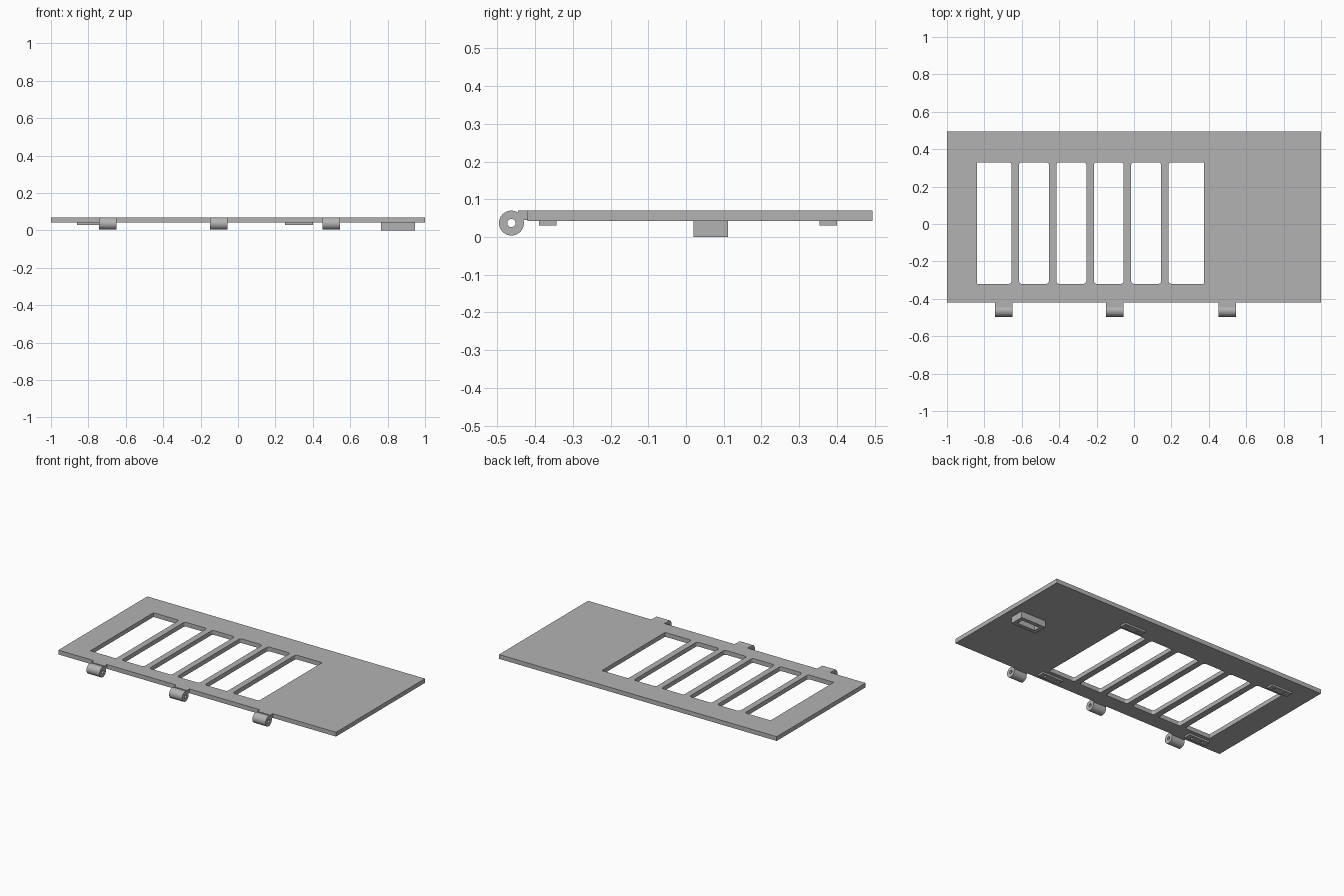
import bpy
from math import sin, cos, pi, radians
from mathutils import Matrix

cube = bpy.data.objects.get("Cube")
if cube:
    bpy.data.objects.remove(cube, do_unlink=True)

grey = bpy.data.materials.new("plain_grey")
grey.use_nodes = True
colour = (0.45, 0.45, 0.45, 1)
grey.diffuse_color = colour
grey.node_tree.nodes["Principled BSDF"].inputs["Base Color"].default_value = colour

# Turns a profile drawn in (y, z) so that it extrudes along x
ALONG_X = Matrix(((0, 0, 1), (1, 0, 0), (0, 1, 0)))


def arc(cx, cy, r, start, end, steps):
    """Points on an arc, angles in degrees."""
    angles = [radians(start + (end - start) * i / steps) for i in range(steps + 1)]
    return [(cx + r * cos(a), cy + r * sin(a)) for a in angles]


def rect(x0, x1, y0, y1, r_left=0.0, r_right=0.0):
    """Rectangle outline with optional rounded left and right corners."""
    corners = ((x1, y1, -1, -1, r_right, 0), (x0, y1, 1, -1, r_left, 90),
               (x0, y0, 1, 1, r_left, 180), (x1, y0, -1, 1, r_right, 270))
    points = []
    for x, y, sx, sy, r, a in corners:
        points += arc(x + sx * r, y + sy * r, r, a, a + 90, 5) if r else [(x, y)]
    return points


def extrude(name, outlines, low, high, turn=None, smooth=False):
    """Fill the first outline, with the others as holes, and extrude it."""
    curve = bpy.data.curves.new(name, "CURVE")
    curve.dimensions = "2D"
    curve.fill_mode = "BOTH"
    curve.extrude = (high - low) / 2
    for outline in outlines:
        spline = curve.splines.new("POLY")
        spline.points.add(len(outline) - 1)
        for point, (u, v) in zip(spline.points, outline):
            point.co = (u, v, 0, 1)
        spline.use_cyclic_u = True
    helper = bpy.data.objects.new(name + "_profile", curve)
    bpy.context.collection.objects.link(helper)
    graph = bpy.context.evaluated_depsgraph_get()
    mesh = bpy.data.meshes.new_from_object(helper.evaluated_get(graph))
    bpy.data.objects.remove(helper, do_unlink=True)
    mesh.transform(Matrix.Translation((0, 0, (low + high) / 2)))
    if turn:
        mesh.transform(turn.to_4x4())
    mesh.materials.clear()
    mesh.materials.append(grey)
    part = bpy.data.objects.new(name, mesh)
    bpy.context.collection.objects.link(part)

    # Weld the caps to the sides
    bpy.ops.object.select_all(action="DESELECT")
    part.select_set(True)
    bpy.context.view_layer.objects.active = part
    bpy.ops.object.mode_set(mode="EDIT")
    bpy.ops.mesh.select_all(action="SELECT")
    bpy.ops.mesh.remove_doubles(threshold=0.00005)
    bpy.ops.mesh.normals_make_consistent(inside=False)
    bpy.ops.object.mode_set(mode="OBJECT")
    if smooth:
        bpy.ops.object.shade_smooth_by_angle(angle=radians(30))
    else:
        bpy.ops.object.shade_flat()
    return part


# Panel with a row of six windows; the end windows are a little wider
UNDER, TOP = 0.042, 0.07
windows = []
for i in range(6):
    x0 = -0.615 + 0.2 * (i - 1)
    x1 = x0 + 0.16
    left, right = 0.015, 0.015
    if i == 0:
        x0, left = -0.84, 0.005
    if i == 5:
        x1, right = 0.375, 0.005
    windows.append(rect(x0, x1, -0.32, 0.33, left, right))
extrude("panel", [rect(-1, 1, -0.42, 0.495)] + windows, UNDER, TOP)

# Hinge knuckles: a bored barrel with a short arm to the panel
HY, HZ = -0.463, 0.037
knuckle = arc(HY, HZ, 0.033, 59, 374, 40) + [(-0.42, 0.045), (-0.42, TOP), (-0.446, TOP)]
bore = arc(HY, HZ, 0.011, 0, 345, 23)
for i, x in enumerate((-0.697, -0.102, 0.498)):
    extrude(f"hinge_knuckle_{i + 1}", [knuckle, bore], x - 0.047, x + 0.047, ALONG_X, True)

# Fixing tabs under the corners of the window row, each with two screw holes
for side, y in (("front", -0.367), ("back", 0.377)):
    for end, x in (("right", -0.785), ("left", 0.325)):
        holes = [arc(x + dx, y, 0.008, 0, 330, 11) for dx in (-0.04, 0.04)]
        extrude(f"{side}_{end}_tab",
                [rect(x - 0.075, x + 0.075, y - 0.023, y + 0.023)] + holes, 0.03, UNDER)

# Hollow latch block under the solid end
extrude("latch_block", [rect(0.765, 0.945, 0.02, 0.112),
                        rect(0.79, 0.92, 0.045, 0.087)], 0.0, UNDER)
